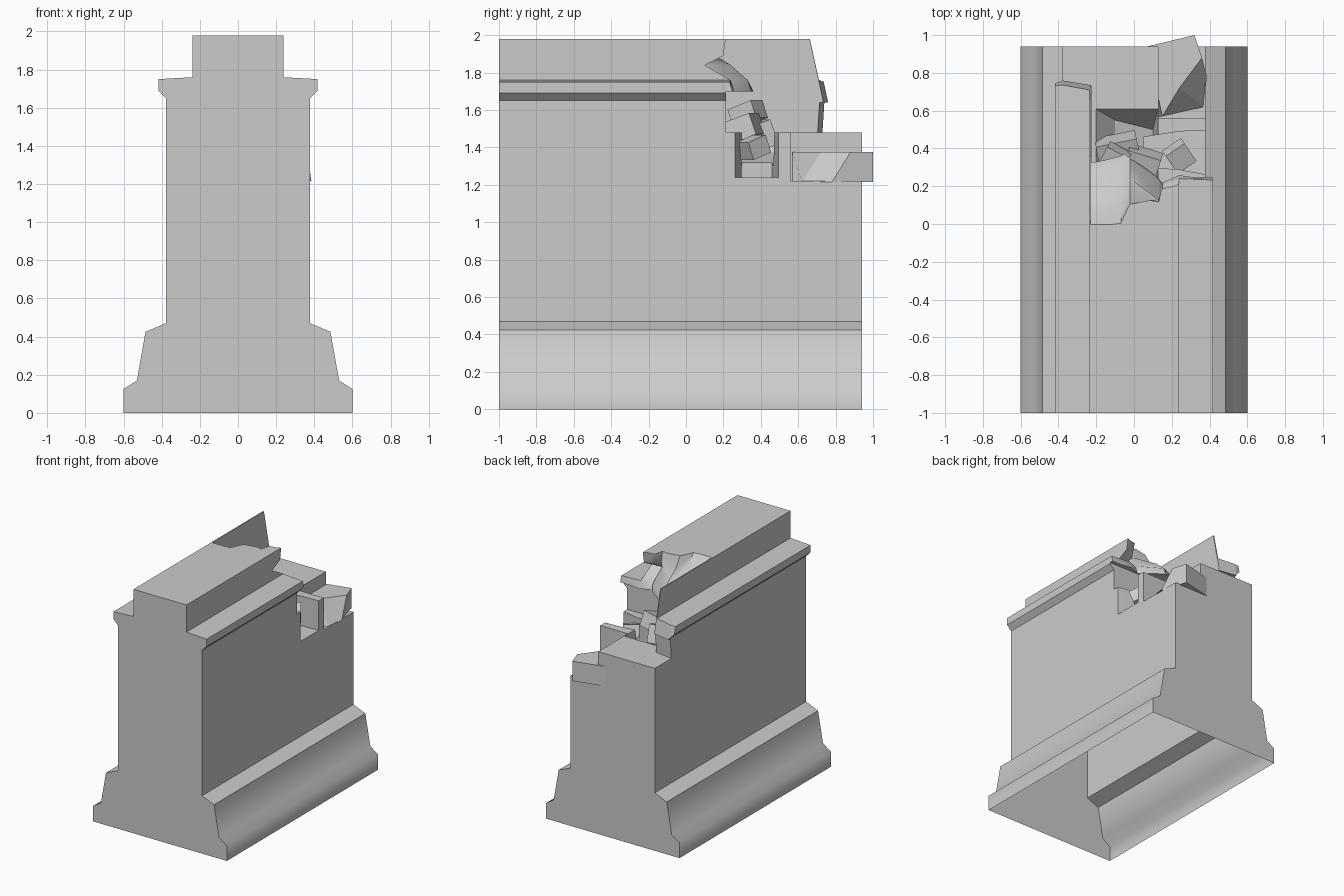
import bpy, bmesh, math
from mathutils import Matrix

cube = bpy.data.objects.get("Cube")
if cube:
    bpy.data.objects.remove(cube, do_unlink=True)

stone = bpy.data.materials.new("grey stone")
stone.use_nodes = True
GREY = (0.6, 0.6, 0.6, 1)
stone.diffuse_color = GREY
stone.node_tree.nodes["Principled BSDF"].inputs["Base Color"].default_value = GREY


def loft(name, rings):
    """Closed solid through rings of equal point count."""
    bm = bmesh.new()
    rows = [[bm.verts.new(p) for p in ring] for ring in rings]
    n = len(rows[0])
    for low, high in zip(rows, rows[1:]):
        for i in range(n):
            j = (i + 1) % n
            bm.faces.new((low[i], low[j], high[j], high[i]))
    bm.faces.new(rows[0][::-1])
    bm.faces.new(rows[-1])
    bmesh.ops.recalc_face_normals(bm, faces=bm.faces)
    mesh = bpy.data.meshes.new(name)
    bm.to_mesh(mesh)
    bm.free()
    obj = bpy.data.objects.new(name, mesh)
    bpy.context.collection.objects.link(obj)
    mesh.materials.append(stone)
    return obj


def prism(name, outline, bottom, top):
    return loft(name, [[(x, y, z) for x, y in outline] for z in (bottom, top)])


def box(name, x0, x1, y0, y1, z0, z1):
    return prism(name, [(x0, y0), (x1, y0), (x1, y1), (x0, y1)], z0, z1)


# Wall: moulded plinth, shaft, cornice and cap in one section
half = [(.6, 0), (.6, .125), (.53, .17), (.485, .425), (.378, .47), (.378, 1.65),
        (.418, 1.69), (.418, 1.75), (.238, 1.76), (.238, 1.98)]
section = half + [(-x, z) for x, z in reversed(half)]
wall = loft("broken_wall", [[(x, y, z) for x, z in section] for y in (-1, .94)])

# Ragged break through the cap, as one edge line per height
xs = (-.23, -.07, -.02, .13, .15, .24, .6)
edges = [(1.66, (.36, .4, .36, .25, .23, .27, .22)),
         (1.76, (.27, .3, .33, .24, .2, .24, .22)),
         (1.84, (.12, .14, .24, .12, .09, .1, .1)),
         (1.89, (.06, .08, .16, .13, .16, .2, .2)),
         (2.02, (-.03, -.03, .08, .11, .2, .22, .22))]
cap_break = loft("cap_break_cutter",
                 [[(x, y, z) for x, y in zip(xs, ys)] + [(.6, 1.2, z), (-.23, 1.2, z)]
                  for z, ys in edges])

# Missing masonry below the cap
cutters = [
    cap_break,
    box("course_cutter", -.225, .7, .215, 1.2, 1.48, 1.7),
    loft("cornice_end_cutter",
         [[(-.7, y, z), (-.38, y + .03, z), (-.2, y, z), (-.2, 1.2, z), (-.7, 1.2, z)]
          for z, y in ((1.48, .7), (1.64, .71), (1.641, .73), (2.1, .63))]),
    box("corner_brick_cutter", .13, .7, .56, 1.2, 1.22, 1.52),
    loft("core_pit_cutter",
         [[(-.1, .28, 1.36), (.1, .24, 1.3), (.1, .5, 1.3), (-.1, .55, 1.38)],
          [(-.22, .23, 1.5), (.13, .23, 1.5), (.13, .62, 1.5), (-.22, .62, 1.5)]]),
    prism("side_pocket_cutter",
          [(.05, .3), (.23, .29), (.5, .24), (.5, .5), (.24, .49), (.05, .46)], 1.24, 1.52),
]
for cutter in cutters:
    mod = wall.modifiers.new("break", "BOOLEAN")
    mod.operation = "DIFFERENCE"
    mod.solver = "EXACT"
    mod.object = cutter
bpy.context.view_layer.update()
mesh = bpy.data.meshes.new_from_object(
    wall.evaluated_get(bpy.context.evaluated_depsgraph_get()))
wall.modifiers.clear()
wall.data = mesh
for cutter in cutters:
    bpy.data.objects.remove(cutter, do_unlink=True)

# Open underside, soft plinth moulding and soft broken surfaces
bm = bmesh.new()
bm.from_mesh(mesh)
under = [f for f in bm.faces if f.normal.z < -.9 and f.calc_center_median().z < .01]
bmesh.ops.delete(bm, geom=under, context="FACES")
for f in bm.faces:
    f.smooth = True
for e in bm.edges:
    moulding = all(v.co.z < .3 for v in e.verts) and abs(e.verts[0].co.y - e.verts[1].co.y) > 1
    ragged = all(v.co.z > 1.67 and v.co.y < .45 for v in e.verts)
    limit = 60 if moulding else 42 if ragged else 10
    e.smooth = len(e.link_faces) == 2 and e.calc_face_angle(0) < math.radians(limit)
bm.to_mesh(mesh)
bm.free()

# Loose corner brick with a chipped edge
loft("corner_brick", [
    [(x, y, 1.215) for x, y in ((.07, .94), (.32, 1), (.385, .78), (.37, .62), (.13, .57))],
    [(x, y, 1.375) for x, y in ((.07, .94), (.32, 1), (.36, .88), (.24, .72), (.15, .57))]])


# Rubble in the broken core
def rubble(name, centre, size, turn):
    x, y, z = (s / 2 for s in size)
    obj = box(name, -x, x, -y, y, -z, z)
    rot = Matrix.Rotation(turn, 4, "Z") @ Matrix.Rotation(.35, 4, "X")
    obj.data.transform(Matrix.Translation(centre) @ rot)


rubble("rubble_block", (-.11, .33, 1.58), (.13, .15, .1), -.5)
rubble("rubble_slab", (.04, .31, 1.5), (.18, .16, .12), -.3)
rubble("rubble_chunk", (-.08, .36, 1.45), (.22, .2, .14), .2)
rubble("rubble_shard", (.24, .36, 1.4), (.12, .12, .1), .6)
